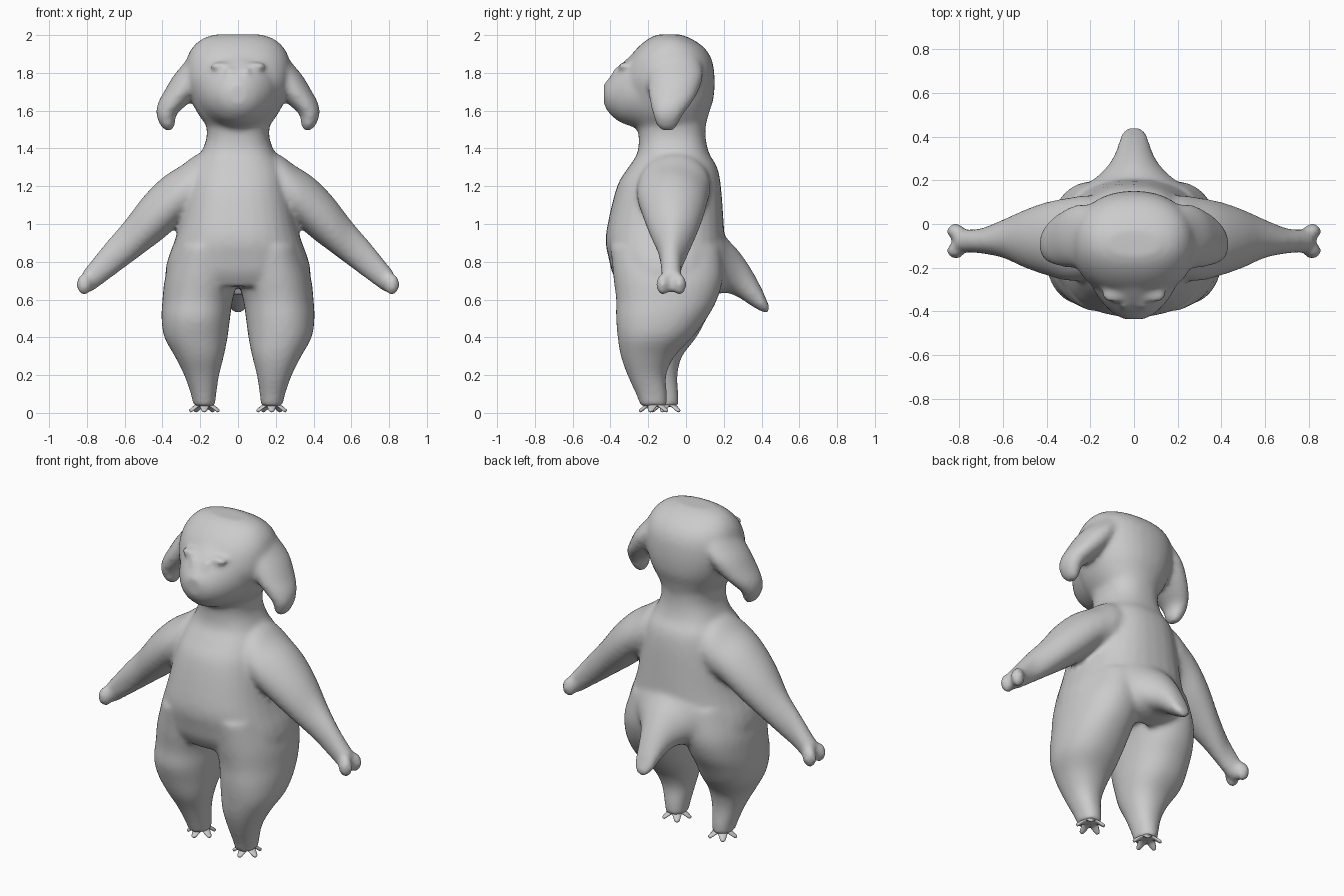
import bpy, bmesh, math
from mathutils import Vector, Matrix

grey = bpy.data.materials.new("plain grey")
grey.diffuse_color = (0.6, 0.6, 0.6, 1)


def spline(a, b, c, d, t):
    return 0.5 * (2 * b + (c - a) * t + (2 * a - 5 * b + 4 * c - d) * t * t
                  + (3 * b - a - 3 * c + d) * t ** 3)


def loft(bm, axis, sections, power=2.0, sides=32, steps=4):
    """Skin rounded rings; each section is (position, u_min, u_max, v_min, v_max)."""
    n, rows = len(sections), []
    for i in range(n - 1):
        p = [sections[max(0, min(n - 1, i + k))] for k in (-1, 0, 1, 2)]
        rows += [[spline(*q, s / steps) for q in zip(*p)] for s in range(steps)]
    rows.append(sections[-1])
    rings = []
    for w, u0, u1, v0, v1 in rows:
        ring = []
        for k in range(sides):
            a = 2 * math.pi * k / sides
            c, s = math.cos(a), math.sin(a)
            u = (u0 + u1) / 2 + (u1 - u0) / 2 * math.copysign(abs(c) ** (2 / power), c)
            v = (v0 + v1) / 2 + (v1 - v0) / 2 * math.copysign(abs(s) ** (2 / power), s)
            co = {"x": (w, u, v), "y": (u, w, v), "z": (u, v, w)}[axis]
            ring.append(bm.verts.new(co))
        rings.append(ring)
    faces = [bm.faces.new(rings[0]), bm.faces.new(rings[-1])]
    for r, q in zip(rings, rings[1:]):
        for k in range(sides):
            j = (k + 1) % sides
            faces.append(bm.faces.new((r[k], r[j], q[j], q[k])))
    bmesh.ops.recalc_face_normals(bm, faces=faces)


def ball(bm, centre, size):
    m = Matrix.Translation(centre) @ Matrix.Diagonal((*size, 1))
    bmesh.ops.create_uvsphere(bm, u_segments=20, v_segments=12, radius=1, matrix=m)


def finish(bm, name):
    mesh = bpy.data.meshes.new(name)
    bm.to_mesh(mesh)
    bm.free()
    mesh.materials.append(grey)
    mesh.shade_smooth()
    ob = bpy.data.objects.new(name, mesh)
    bpy.context.collection.objects.link(ob)
    return ob


bm = bmesh.new()

# Torso and neck
loft(bm, "z", [
    (0.67, -.37, .37, -.35, .17), (0.74, -.385, .385, -.39, .2),
    (0.82, -.37, .37, -.41, .205), (0.9, -.34, .34, -.425, .205),
    (1.0, -.31, .31, -.415, .2), (1.2, -.27, .27, -.365, .185),
    (1.3, -.24, .24, -.305, .165), (1.37, -.2, .2, -.26, .125),
    (1.45, -.168, .168, -.25, .105), (1.53, -.17, .17, -.26, .105),
    (1.62, -.2, .2, -.26, .12)], power=2.4)

# Cranium
loft(bm, "z", [
    (1.5, -.15, .15, -.26, .1), (1.58, -.21, .21, -.31, .12),
    (1.66, -.25, .25, -.33, .145), (1.76, -.28, .28, -.34, .152),
    (1.86, -.275, .275, -.31, .14), (1.93, -.245, .245, -.26, .1),
    (1.98, -.19, .19, -.2, .03), (2.003, -.12, .12, -.15, -.03)], power=2.2)

# Muzzle
loft(bm, "y", [
    (-.1, -.24, .24, 1.52, 1.98), (-.22, -.22, .22, 1.5, 1.94),
    (-.3, -.185, .185, 1.52, 1.885), (-.36, -.145, .145, 1.545, 1.83),
    (-.41, -.095, .095, 1.59, 1.77), (-.435, -.045, .045, 1.635, 1.74)])

# Tail, flaring into the rump
loft(bm, "y", [
    (.08, -.3, .3, .62, 1.02), (.17, -.23, .23, .63, .98),
    (.22, -.165, .165, .635, .92), (.28, -.11, .11, .61, .855),
    (.34, -.08, .08, .57, .77), (.4, -.062, .062, .535, .66),
    (.43, -.045, .045, .53, .59), (.442, -.02, .02, .54, .565)])

for side in (1, -1):
    def sx(rows):
        return [(r[0], side * r[1], side * r[2], r[3], r[4]) for r in rows]

    # Leg; one foot stands a little further back
    back = 0.0 if side == 1 else 0.06
    leg = [(0.88, .02, .33, -.4, .18), (0.72, .0, .385, -.385, .195),
           (0.6, .027, .4, -.37, .165), (0.5, .042, .405, -.37, .11),
           (0.4, .055, .39, -.362, .035), (0.3, .075, .335, -.345, -.06),
           (0.2, .1, .285, -.31, -.105), (0.1, .115, .25, -.265, -.1),
           (0.035, .122, .235, -.24, -.1)]
    leg = [(z, a, b, f + back * max(0, min(1, (.5 - z) / .3)),
            r + back * max(0, min(1, (.5 - z) / .3))) for z, a, b, f, r in leg]
    loft(bm, "z", sx(leg), power=2.2)

    # Arm with two stubby fingers
    arm = [(.08, -.2, .1, 1.1, 1.37), (.2, -.25, .13, 1.03, 1.375),
           (.3, -.26, .12, 1.0, 1.31), (.4, -.235, .1, .92, 1.245),
           (.5, -.2, .065, .845, 1.145), (.6, -.155, .02, .77, 1.015),
           (.7, -.135, -.02, .695, .9), (.78, -.13, -.025, .64, .8),
           (.825, -.125, -.03, .645, .745)]
    loft(bm, "x", [(side * r[0], *r[1:]) for r in arm])
    for y in (-.123, -.033):
        ball(bm, (side * .815, y, .68), (.042, .036, .057))

    # Drooping ear
    loft(bm, "z", sx([
        (1.495, .35, .385, -.125, -.07), (1.52, .335, .41, -.155, -.045),
        (1.58, .325, .433, -.175, -.015), (1.64, .26, .424, -.19, .03),
        (1.7, .2, .392, -.2, .065), (1.78, .14, .345, -.2, .09),
        (1.85, .1, .288, -.19, .08), (1.91, .08, .24, -.16, .05)]))

    # Brow and cheek fold around the closed eye
    ball(bm, (side * .09, -.325, 1.835), (.06, .035, .022))
    ball(bm, (side * .045, -.365, 1.795), (.018, .03, .04))

body = finish(bm, "body")

# Fuse the parts into one soft skin
remesh = body.modifiers.new("fuse", "REMESH")
remesh.mode = "VOXEL"
remesh.voxel_size = 0.014
remesh.use_smooth_shade = True
soften = body.modifiers.new("soften", "SMOOTH")
soften.factor = 0.5
soften.iterations = 10

# Feet: thin splayed toes
for name, x, y in (("right_foot", .178, -.165), ("left_foot", -.178, -.1)):
    bm = bmesh.new()
    for k in range(5):
        toe = bmesh.new()
        loft(toe, "x", [
            (0, -.035, .035, .03, .055), (.035, -.028, .028, .03, .05),
            (.06, -.02, .02, .012, .036), (.075, -.014, .014, .003, .024),
            (.083, -.006, .006, .008, .018)], sides=12, steps=3)
        a = math.radians(-90 + 72 * k)
        toe.transform(Matrix.Translation((x, y, 0)) @ Matrix.Rotation(a, 4, "Z"))
        part = bpy.data.meshes.new("toe")
        toe.to_mesh(part)
        toe.free()
        bm.from_mesh(part)
        bpy.data.meshes.remove(part)
    finish(bm, name)
